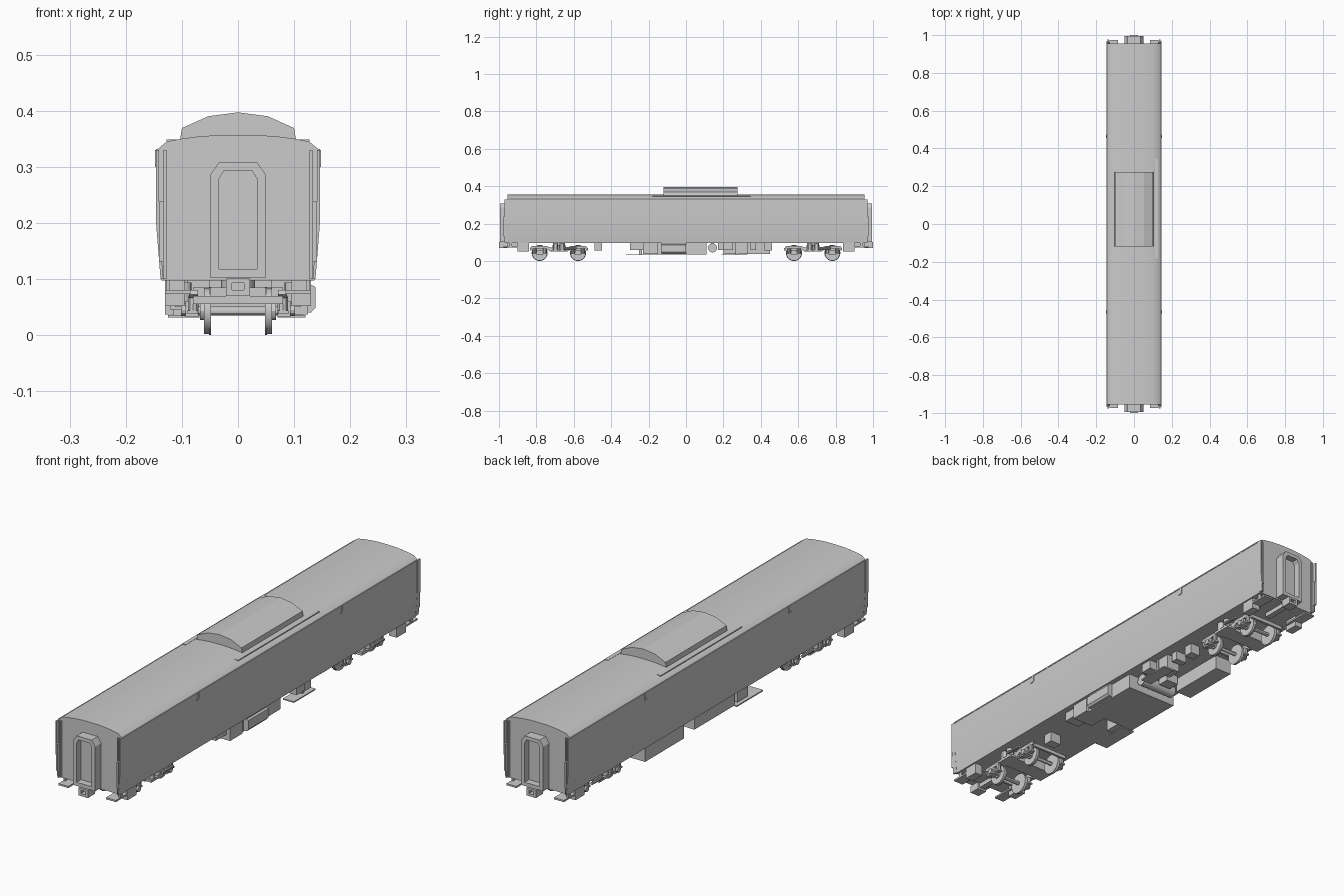
import bpy, bmesh, math
from mathutils import Matrix

if "Cube" in bpy.data.objects:
    bpy.data.objects.remove(bpy.data.objects["Cube"])


def finish(name, bm, smooth=False):
    bmesh.ops.recalc_face_normals(bm, faces=bm.faces)
    me = bpy.data.meshes.new(name)
    bm.to_mesh(me)
    bm.free()
    ob = bpy.data.objects.new(name, me)
    bpy.context.collection.objects.link(ob)
    if smooth:
        bpy.context.view_layer.objects.active = ob
        ob.select_set(True)
        bpy.ops.object.shade_smooth_by_angle(angle=math.radians(30))
        ob.select_set(False)
    return ob


def box(name, x0, x1, y0, y1, z0, z1):
    bm = bmesh.new()
    bmesh.ops.create_cube(bm, size=1)
    for v in bm.verts:
        v.co = ((x0 + x1) / 2 + v.co.x * (x1 - x0),
                (y0 + y1) / 2 + v.co.y * (y1 - y0),
                (z0 + z1) / 2 + v.co.z * (z1 - z0))
    return finish(name, bm)


def extrude(name, pts, a, b, axis, smooth=False):
    """Extrude a profile: (x, z) points along y, or (y, z) points along x."""
    bm = bmesh.new()
    place = (lambda p, t: (p[0], t, p[1])) if axis == 'y' else (lambda p, t: (t, p[0], p[1]))
    lo = [bm.verts.new(place(p, a)) for p in pts]
    hi = [bm.verts.new(place(p, b)) for p in pts]
    bm.faces.new(lo)
    bm.faces.new(hi)
    n = len(pts)
    for i in range(n):
        j = (i + 1) % n
        bm.faces.new((lo[i], lo[j], hi[j], hi[i]))
    return finish(name, bm, smooth)


def cyl(name, c, r, length, axis='x', n=16, r2=None):
    bm = bmesh.new()
    bmesh.ops.create_cone(bm, cap_ends=True, segments=n, radius1=r,
                          radius2=r if r2 is None else r2, depth=length)
    rot = {'x': Matrix.Rotation(math.pi / 2, 4, 'Y'),
           'y': Matrix.Rotation(math.pi / 2, 4, 'X'), 'z': Matrix()}[axis]
    bm.transform(Matrix.Translation(c) @ rot)
    return finish(name, bm, True)


def mirrored(half):
    return half + [(-x, z) for x, z in reversed(half) if x > 1e-6]


# Body shell with tumblehome sides and a shallow arched roof
extrude("body_shell", mirrored([(.136, .097), (.141, .14), (.145, .2), (.145, .33), (.127, .345),
                                (.1, .350), (.07, .354), (.035, .3565), (0, .357)]),
        -.955, .955, 'y', True)

# Roof cooling unit
extrude("roof_unit", mirrored([(.104, .343), (.1, .369), (.053, .39), (0, .397)]), -.12, .275, 'y')

for s in (-1, 1):
    side = "right" if s > 0 else "left"
    # Roof walkway strips, gutters and downspouts
    box(f"roof_strip_{side}", *sorted((s * .11, s * .127)), -.18, .345, .342, .349)
    box(f"gutter_{side}", *sorted((s * .142, s * .1465)), -.955, .955, .327, .332)
    for y in (-.46, .47):
        box(f"downspout_{side}", *sorted((s * .142, s * .1475)), y - .004, y + .004, .303, .33)
        box(f"downspout_foot_{side}", *sorted((s * .142, s * .1475)), y - .015, y, .30, .305)

for e in (-1, 1):
    end = "front" if e < 0 else "back"
    ya, yb = sorted((e * .95, e * .97))
    for s in (-1, 1):
        # Corner flanges, handrails, end steps
        flange = [(s * .131, .10), (s * .138, .10), (s * .146, .2), (s * .146, .33), (s * .131, .33)]
        extrude(f"{end}_corner_flange", [flange[1], flange[2], flange[3], (s * .141, .33),
                                         (s * .141, .2), (s * .133, .10)], ya, yb, 'y')
        box(f"{end}_handrail", *sorted((s * .133, s * .141)), *sorted((e * .962, e * .976)), .13, .238)
        box(f"{end}_end_post", *sorted((s * .127, s * .133)), *sorted((e * .95, e * .964)), .1, .33)
        box(f"{end}_step", *sorted((s * .085, s * .13)), *sorted((e * .85, e * .975)), .073, .08)
        box(f"{end}_step_hanger", *sorted((s * .122, s * .128)), *sorted((e * .93, e * .945)), .073, .1)
        box(f"{end}_corner_box", *sorted((s * .095, s * .13)), *sorted((e * .84, e * .9)), .052, .1)

    # Gangway hood: chamfered frame around a recessed door
    outer = [(.05, .103), (.05, .285), (.034, .308), (-.034, .308), (-.05, .285), (-.05, .103)]
    inner = [(.034, .118), (.034, .278), (.025, .293), (-.025, .293), (-.034, .278), (-.034, .118)]
    bm = bmesh.new()
    rings = [[bm.verts.new((x, e * y, z)) for x, z in pts]
             for pts, y in ((outer, .95), (outer, .994), (inner, .994), (inner, .966))]
    for r0, r1 in zip(rings, rings[1:]):
        for i in range(6):
            j = (i + 1) % 6
            bm.faces.new((r0[i], r0[j], r1[j], r1[i]))
    bm.faces.new(rings[0])
    bm.faces.new(rings[3])
    finish(f"{end}_gangway", bm)

    # Coupler with jaw opening
    box(f"{end}_coupler_shank", -.012, .012, *sorted((e * .84, e * .965)), .078, .096)
    box(f"{end}_coupler_top", -.021, .021, *sorted((e * .955, e * 1.0)), .093, .101)
    box(f"{end}_coupler_bottom", -.021, .021, *sorted((e * .955, e * 1.0)), .07, .08)
    for s in (-1, 1):
        box(f"{end}_coupler_cheek", *sorted((s * .011, s * .021)), *sorted((e * .955, e * 1.0)), .08, .093)
    box(f"{end}_coupler_back", -.012, .012, *sorted((e * .955, e * .97)), .079, .094)

    # Bogie
    yc = e * .68
    box(f"{end}_bogie_bolster", -.08, .08, yc - .035, yc + .035, .05, .085)
    cyl(f"{end}_bogie_pivot", (0, yc, .09), .03, .02, 'z')
    for d in (-1, 1):
        box(f"{end}_bogie_crossbar", -.08, .08, yc + d * .15 - .005, yc + d * .15 + .005, .055, .07)
    for w in (-.1025, .1025):
        y = yc + w
        cyl(f"{end}_axle", (0, y, .043), .008, .19, 'x', 12)
        for s in (-1, 1):
            cyl(f"{end}_wheel", (s * .056, y, .043), .041, .01, 'x', 24)
            cyl(f"{end}_wheel_flange", (s * .05, y, .043), .043, .004, 'x', 24)
            cyl(f"{end}_wheel_hub", (s * .062, y, .043), .016, .012, 'x', 12)
            # Axle box and its springs
            box(f"{end}_axle_box", *sorted((s * .07, s * .094)), y - .017, y + .017, .032, .06)
            cyl(f"{end}_axle_cap", (s * .097, y, .045), .011, .01, 'x', 12)
            for d in (-1, 1):
                cyl(f"{end}_axle_spring", (s * .08, y + d * .027, .056), .01, .026, 'z', 10)
                box(f"{end}_spring_seat", *sorted((s * .071, s * .09)), y + d * .027 - .011,
                    y + d * .027 + .011, .038, .044)
    for s in (-1, 1):
        half = [(0, .05), (.045, .05), (.068, .066), (.145, .066), (.152, .072), (.145, .08),
                (.065, .08), (.045, .073), (0, .073)]
        prof = [(yc + a, z) for a, z in half] + [(yc - a, z) for a, z in reversed(half) if a > 0]
        extrude(f"{end}_side_frame", prof, s * .071, s * .087, 'x')
        for d in (-1, 1):
            cyl(f"{end}_bolster_spring", (s * .097, yc + d * .018, .077), .014, .034, 'z', 12)
        box(f"{end}_spring_plank", *sorted((s * .075, s * .112)), yc - .04, yc + .04, .05, .06)
        cyl(f"{end}_damper", (s * .115, yc + .06, .068), .006, .07, 'y', 10)

# Underfloor equipment
for name, *dims in [
    ("main_equipment_case", -.115, .115, -.15, .11, .035, .1),
    ("front_case_right", .03, .125, -.23, -.15, .037, .1),
    ("front_case_small", .04, .11, -.30, -.23, .06, .1),
    ("front_case_left", -.12, -.05, -.23, -.16, .045, .1),
    ("left_step_plate", -.125, -.065, -.32, -.15, .031, .036),
    ("left_step_hanger", -.1, -.09, -.25, -.235, .034, .1),
    ("small_box_front", .01, .06, -.49, -.45, .055, .1),
    ("battery_case", -.13, -.055, .2, .45, .037, .1),
    ("right_box_a", .085, .125, .2, .25, .06, .1),
    ("right_box_b", .04, .1, .27, .33, .037, .1),
    ("right_box_c", .04, .085, .42, .46, .055, .1),
    ("right_box_d", .04, .09, .345, .375, .06, .1),
    ("right_step_plate", .07, .12, .19, .33, .031, .036),
    ("right_step_hanger", .095, .105, .265, .275, .034, .1),
    ("centre_box", -.045, .01, .17, .22, .06, .1),
]:
    box(name, *dims)
extrude("side_hung_case", [(.105, .097), (.105, .04), (.13, .04), (.138, .049), (.138, .086), (.13, .09),
                           (.13, .097)], -.13, 0, 'y')
cyl("air_tank", (0, .142, .07), .024, .16, 'x', 16)
for x in (-.05, .05):
    box("air_tank_strap", x - .005, x + .005, .134, .15, .07, .1)
